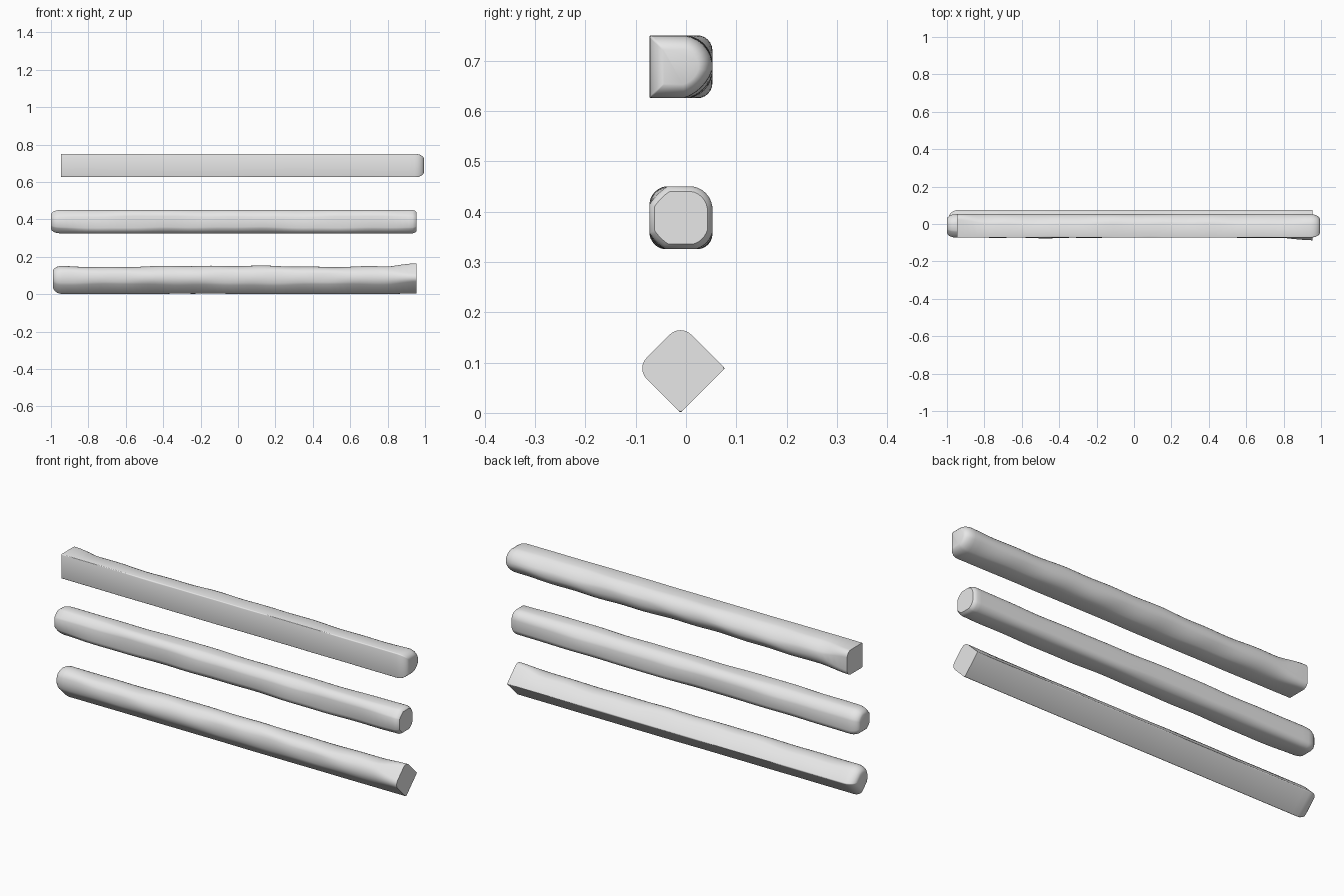
import bpy, bmesh, math
from mathutils import Matrix

if "Cube" in bpy.data.objects:
    bpy.data.objects.remove(bpy.data.objects["Cube"])

grey = bpy.data.materials.new("plain_grey")
grey.diffuse_color = (0.8, 0.8, 0.8, 1)
grey.use_nodes = True
grey.node_tree.nodes["Principled BSDF"].inputs["Base Color"].default_value = grey.diffuse_color

H = 0.0625      # half thickness of a beam


def wave(x, p):
    """Smooth wobble between about -1 and 1 along the beam."""
    return (0.5 * math.sin(5.1 * x + p) + 0.3 * math.sin(11.3 * x + 2.3 * p)
            + 0.2 * math.sin(23 * x + 4.1 * p))


def section(x, corner, inset):
    """Closed outline in y, z; corner(i, x) gives radius and wear (1 = chamfer)."""
    pts = []
    n = 6
    for i, (sy, sz) in enumerate(((-1, -1), (1, -1), (1, 1), (-1, 1))):
        r, wear = corner(i, x)
        a0 = math.pi + i * math.pi / 2
        cy, cz = sy * (H - r), sz * (H - r)
        for k in range(n + 1):
            t = k / n
            a = a0 + t * math.pi / 2
            ay, az = math.cos(a), math.sin(a)
            ly = math.cos(a0) * (1 - t) + math.cos(a0 + math.pi / 2) * t
            lz = math.sin(a0) * (1 - t) + math.sin(a0 + math.pi / 2) * t
            w = wear
            pts.append((cy + r * (ay * (1 - w) + ly * w),
                        cz + r * (az * (1 - w) + lz * w)))
    s = 1 - inset / H
    return [(y * s, z * s) for y, z in pts]


def beam(name, half, corner, matrix, near_inset, far_round):
    # stations: (x, inset), squared end first, rounded end last
    rows = [(-half, near_inset), (-half + 0.008, near_inset * 0.35),
            (-half + 0.02, 0)]
    steps = 56
    x0, x1 = -half + 0.04, half - 0.05
    rows += [(x0 + (x1 - x0) * i / steps, 0) for i in range(steps + 1)]
    for i in range(1, 6):
        a = i / 5 * math.radians(85)
        rows.append((x1 + 0.05 * math.sin(a) / math.sin(math.radians(85)),
                     far_round * (1 - math.cos(a))))
    bm = bmesh.new()
    rings = [[bm.verts.new((x, y, z)) for y, z in section(x, corner, ins)]
             for x, ins in rows]
    m = len(rings[0])
    for a, b in zip(rings, rings[1:]):
        for j in range(m):
            k = (j + 1) % m
            bm.faces.new((a[j], a[k], b[k], b[j]))
    bm.faces.new(rings[0])
    bm.faces.new(rings[-1])
    bmesh.ops.recalc_face_normals(bm, faces=bm.faces[:])
    me = bpy.data.meshes.new(name)
    bm.to_mesh(me)
    bm.free()
    me.materials.append(grey)
    ob = bpy.data.objects.new(name, me)
    bpy.context.collection.objects.link(ob)
    ob.matrix_world = matrix
    bpy.ops.object.select_all(action='DESELECT')
    ob.select_set(True)
    bpy.context.view_layer.objects.active = ob
    bpy.ops.object.shade_smooth_by_angle(angle=math.radians(35))


def worn_back(i, x):
    """Sharp front edges, heavily worn back edges, flared at the squared end."""
    if i in (0, 3):
        return 0.004 + 0.002 * wave(x, i), 0.3
    flare = max(0.0, min(1.0, (x + 0.97) / 0.16))
    flare = flare * flare * (3 - 2 * flare)
    r = 0.03 + flare * (0.023 + 0.008 * wave(x, 1.7 * i))
    return r, 0.35 * flare + 0.3 * wave(x, 2.1 * i + 1) * flare


def worn_all(i, x):
    """All four edges worn, slightly grooved toward the ends."""
    r = (0.030, 0.032, 0.036, 0.044)[i] + 0.004 * wave(x, 1.3 * i)
    groove = 0.5 * abs(x) ** 6 if i in (1, 2) else 0
    return r, 0.3 + 0.2 * wave(x, i + 0.5) + groove


turn = Matrix.Rotation(math.pi, 4, 'Z')

# top rail: flat side to the front, squared end on the left
beam("top_rail", 0.97, worn_back, Matrix.Translation((0.025, -0.010, 0.688)),
     0.0, 0.03)
# middle rail: rounded all along, squared end on the right
beam("middle_rail", 0.977, worn_all,
     Matrix.Translation((-0.0235, -0.010, 0.388)) @ turn, 0.01, 0.028)
# bottom rail: same worn timber, turned end for end and rolled onto its edge
beam("bottom_rail", 0.9725, worn_back,
     Matrix.Translation((-0.0175, -0.011, 0.0885))
     @ Matrix.Rotation(-math.pi / 4, 4, 'X') @ turn, 0.0, 0.03)
